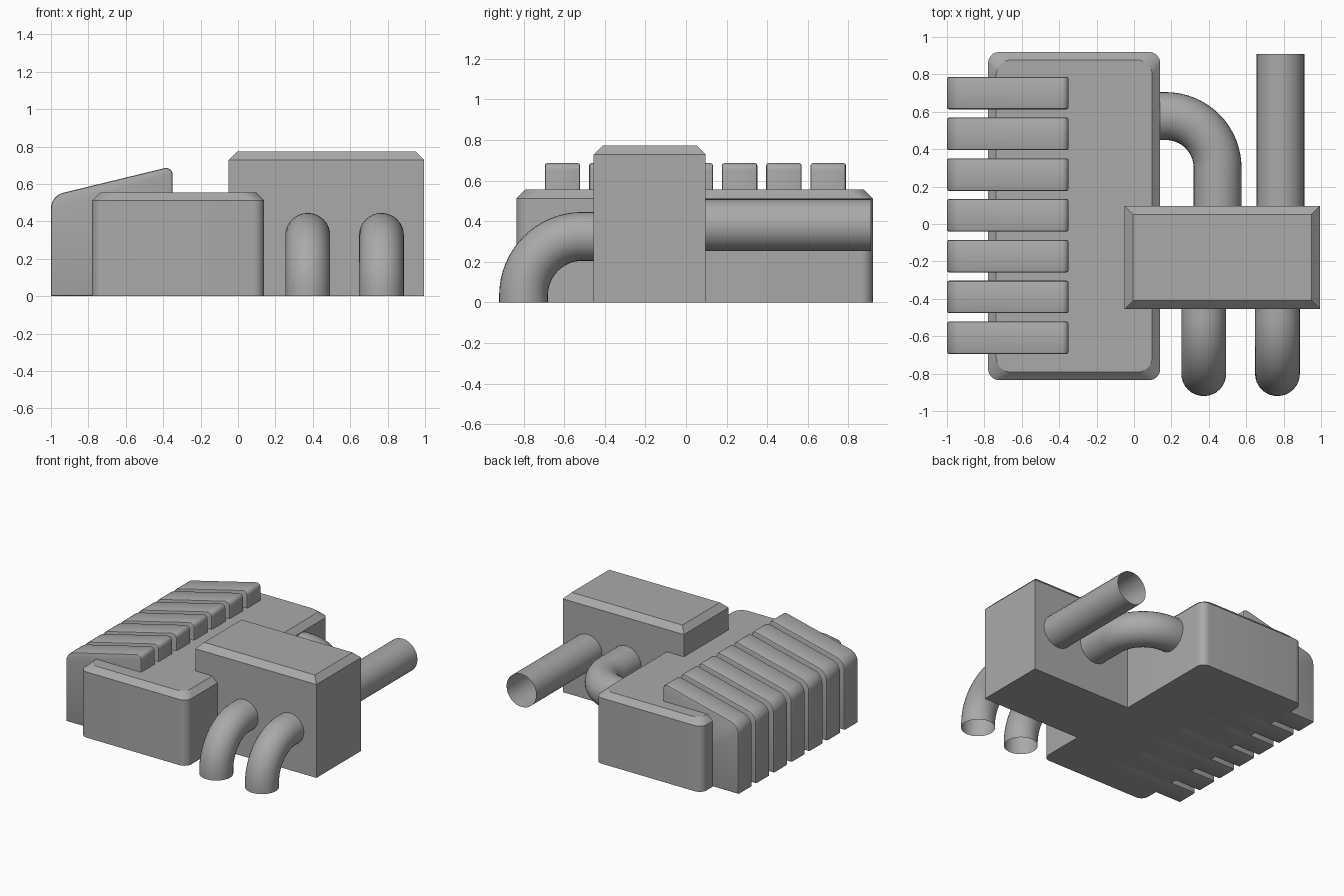
import bpy, bmesh
from math import pi, sin, cos, radians
from mathutils import Vector

if "Cube" in bpy.data.objects:
    bpy.data.objects.remove(bpy.data.objects["Cube"])

GREY = (0.4, 0.4, 0.4, 1)
metal = bpy.data.materials.new("plain grey metal")
metal.use_nodes = True
metal.diffuse_color = GREY
metal.node_tree.nodes["Principled BSDF"].inputs["Base Color"].default_value = GREY


def finish(name, bm, angle=30):
    bmesh.ops.recalc_face_normals(bm, faces=bm.faces)
    mesh = bpy.data.meshes.new(name)
    bm.to_mesh(mesh)
    bm.free()
    mesh.materials.append(metal)
    ob = bpy.data.objects.new(name, mesh)
    bpy.context.collection.objects.link(ob)
    bpy.ops.object.select_all(action='DESELECT')
    ob.select_set(True)
    bpy.context.view_layer.objects.active = ob
    bpy.ops.object.shade_smooth_by_angle(angle=radians(angle))
    return ob


def bridge(bm, rings):
    for a, b in zip(rings, rings[1:]):
        for i in range(len(a)):
            j = (i + 1) % len(a)
            bm.faces.new((a[i], a[j], b[j], b[i]))


def block(name, x0, x1, y0, y1, height, chamfer, r_side=0, r_top=0, steps=8):
    """Box with chamfered top and optionally rounded upright corners."""
    bm = bmesh.new()
    rings = []
    for z, inset, r in ((0, 0, r_side), (height - chamfer, 0, r_side),
                        (height, chamfer, r_top)):
        ring = []
        corners = ((x1, y1, -1, -1), (x0, y1, 1, -1), (x0, y0, 1, 1), (x1, y0, -1, 1))
        for k, (x, y, sx, sy) in enumerate(corners):
            cx, cy = x + sx * (inset + r), y + sy * (inset + r)
            for s in range(steps + 1 if r else 1):
                a = pi / 2 * (k + s / steps)
                ring.append(bm.verts.new((cx + r * cos(a), cy + r * sin(a), z)))
        rings.append(ring)
    bridge(bm, rings)
    bm.faces.new(rings[0])
    bm.faces.new(rings[-1])
    return finish(name, bm)


def pipe(name, path, binormal, radius, sides=32):
    """Open tube swept along a planar path."""
    bm = bmesh.new()
    path, b = [Vector(p) for p in path], Vector(binormal)
    rings = []
    for i, p in enumerate(path):
        ahead = (path[min(i + 1, len(path) - 1)] - p).normalized()
        behind = (p - path[max(i - 1, 0)]).normalized()
        n = (ahead + behind).normalized().cross(b)
        rings.append([bm.verts.new(p + radius * (n * cos(t) + b * sin(t)))
                      for t in (2 * pi * k / sides for k in range(sides))])
    bridge(bm, rings)
    return finish(name, bm, 40)


def quarter(steps=16):
    return [(sin(pi / 2 * i / steps), cos(pi / 2 * i / steps)) for i in range(steps + 1)]


# Main housings
block("main_body", -0.78, 0.14, -0.835, 0.92, 0.555, 0.043, 0.06, 0.08)
block("side_housing", -0.05, 0.995, -0.455, 0.097, 0.773, 0.045)

# Two front pipes bending down to the floor
for side, x in (("right", 0.373), ("left", 0.767)):
    bend = [(x, -0.51 - 0.29 * s, 0.035 + 0.29 * c) for s, c in quarter()]
    pipe(side + "_front_pipe", [(x, -0.44, 0.325)] + bend + [(x, -0.8, 0)],
         (1, 0, 0), 0.12)

# Straight rear pipe, and the elbow joining both housings
pipe("rear_pipe", [(0.783, 0.09, 0.38), (0.783, 0.91, 0.38)], (0, 0, 1), 0.128)
bend = [(0.17 + 0.277 * c, 0.3 + 0.277 * s, 0.38) for s, c in quarter()]
pipe("elbow_pipe", [(0.447, 0.09, 0.38)] + bend + [(0.12, 0.577, 0.38)],
     (0, 0, 1), 0.128)

# Row of sloped cooling fins
for i in range(7):
    y = -0.695 + 0.218 * i
    bm = bmesh.new()
    outline = [(-1, 0), (-0.35, 0), (-0.35, 0.695), (-1, 0.537)]
    face = bm.faces.new([bm.verts.new((x, y, z)) for x, z in outline])
    out = bmesh.ops.extrude_face_region(bm, geom=[face])
    bmesh.ops.translate(bm, vec=(0, 0.174, 0),
                        verts=[v for v in out["geom"] if isinstance(v, bmesh.types.BMVert)])
    # Round the two upper corners
    for pick, size in ((min, 0.065), (max, 0.045)):
        tip = pick((v.co.x for v in bm.verts if v.co.z > 0.1))
        edges = [e for e in bm.edges if all(abs(v.co.x - tip) < 1e-4 and v.co.z > 0.1
                                            for v in e.verts)]
        bmesh.ops.bevel(bm, geom=edges, offset=size, segments=6, profile=0.5,
                        affect='EDGES')
    bmesh.ops.recalc_face_normals(bm, faces=bm.faces)
    # Soften the rims of both flat sides
    rims = [e for e in bm.edges if abs(e.verts[0].co.y - e.verts[1].co.y) < 1e-4]
    bmesh.ops.bevel(bm, geom=rims, offset=0.011, segments=2, profile=0.5, affect='EDGES')
    finish("cooling_fin_%d" % (i + 1), bm)
